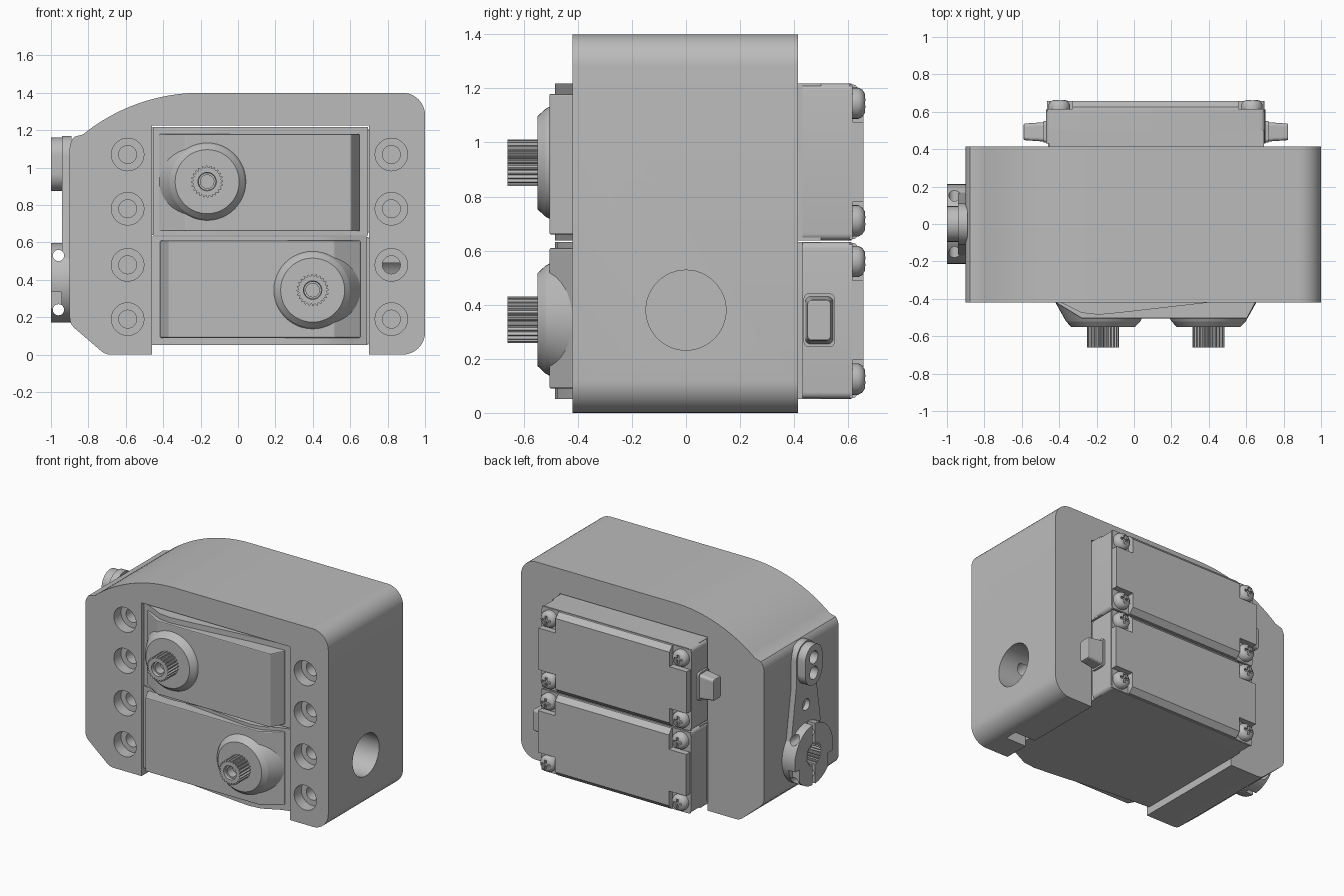
import bpy, bmesh
from math import sin, cos, pi, radians
from mathutils import Matrix, Vector

if "Cube" in bpy.data.objects:
    bpy.data.objects.remove(bpy.data.objects["Cube"])

grey = bpy.data.materials.new("plain_grey")
grey.use_nodes = True
COLOUR = (0.5, 0.5, 0.5, 1)
grey.diffuse_color = COLOUR
grey.node_tree.nodes["Principled BSDF"].inputs["Base Color"].default_value = COLOUR

# Second servo is the first one turned half round about this axis
PIVOT = Vector((0.117, 0, 0.635))
TURN = Matrix.Translation(PIVOT) @ Matrix.Rotation(pi, 4, 'Y') @ Matrix.Translation(-PIVOT)
KEEP = Matrix.Identity(4)


def prism(name, pts, axis, a, b, matrix=KEEP, scale_b=1.0):
    """Extrude a flat outline along an axis from a to b, optionally tapering."""
    bm = bmesh.new()
    n = len(pts)
    cu = (min(p[0] for p in pts) + max(p[0] for p in pts)) / 2
    cv = (min(p[1] for p in pts) + max(p[1] for p in pts)) / 2

    def place(u, v, w):
        return {'X': (w, u, v), 'Y': (u, w, v), 'Z': (u, v, w)}[axis]
    lo = [bm.verts.new(place(u, v, a)) for u, v in pts]
    hi = [bm.verts.new(place(cu + (u - cu) * scale_b, cv + (v - cv) * scale_b, b)) for u, v in pts]
    bm.faces.new(lo)
    bm.faces.new(hi)
    for i in range(n):
        j = (i + 1) % n
        bm.faces.new((lo[i], lo[j], hi[j], hi[i]))
    bmesh.ops.recalc_face_normals(bm, faces=bm.faces)
    bm.transform(matrix)
    mesh = bpy.data.meshes.new(name)
    bm.to_mesh(mesh)
    bm.free()
    mesh.materials.append(grey)
    ob = bpy.data.objects.new(name, mesh)
    bpy.context.collection.objects.link(ob)
    return ob


def arc(u, v, r, start, end, n=10):
    return [(u + r * cos(radians(start + (end - start) * i / n)),
             v + r * sin(radians(start + (end - start) * i / n))) for i in range(n + 1)]


def circle(u, v, r, n=40):
    return arc(u, v, r, 0, 360 - 360 / n, n - 1)


def rect(u0, u1, v0, v1):
    return [(u0, v0), (u1, v0), (u1, v1), (u0, v1)]


def rounded(u0, u1, v0, v1, r, n=5):
    return (arc(u1 - r, v1 - r, r, 0, 90, n) + arc(u0 + r, v1 - r, r, 90, 180, n)
            + arc(u0 + r, v0 + r, r, 180, 270, n) + arc(u1 - r, v0 + r, r, 270, 360, n))


def gear(u, v, r, depth, teeth=24):
    pts = []
    for i in range(teeth * 4):
        t = 2 * pi * i / (teeth * 4)
        rr = r if i % 4 < 2 else r - depth
        pts.append((u + rr * cos(t), v + rr * sin(t)))
    return pts


def activate(ob):
    bpy.ops.object.select_all(action='DESELECT')
    ob.select_set(True)
    bpy.context.view_layer.objects.active = ob


def cut(ob, cutters):
    activate(ob)
    for c in cutters:
        m = ob.modifiers.new("cut", 'BOOLEAN')
        m.operation, m.solver, m.object = 'DIFFERENCE', 'EXACT', c
        bpy.ops.object.modifier_apply(modifier=m.name)
        bpy.data.objects.remove(c)


def smooth(ob, angle=30):
    activate(ob)
    bpy.ops.object.shade_smooth_by_angle(angle=radians(angle))


def bevel(ob, width, segments=2):
    activate(ob)
    m = ob.modifiers.new("bevel", 'BEVEL')
    m.width, m.segments, m.limit_method = width, segments, 'ANGLE'
    bpy.ops.object.modifier_apply(modifier=m.name)


# Housing: arch-shaped block with a bay open at the bottom
outline = [(0.70, 0)] + arc(0.88, 0.12, 0.12, -90, 0) + arc(0.88, 1.28, 0.12, 0, 90)
outline += arc(-0.2, 0.4, 1.0, 90, 129, 16)
outline += arc(-0.80, 1.10, 0.10, 140, 180, 5) + arc(-0.82, 0.2, 0.08, 180, 235, 5)
outline += arc(-0.68, 0.08, 0.08, 235, 270, 4) + [(-0.46, 0), (-0.46, 1.225), (0.70, 1.225)]
housing = prism("housing", outline, 'Y', -0.42, 0.415)
holes = [prism("cutter", circle(0.99, 0, 0.15), 'Z', 0, 1)]
bpy.data.objects.remove(holes.pop())
holes.append(prism("side_port", circle(0, 0.38, 0.148, 48), 'X', 0.6, 1.1))
holes.append(prism("cable_notch", rect(0.6, 0.86, -0.24, -0.15), 'Z', -0.1, 0.07))
for x in (-0.59, 0.82):
    for z in (1.07, 0.78, 0.48, 0.19):
        holes.append(prism("counterbore", circle(x, z, 0.087, 32), 'Y', -0.5, -0.34))
        holes.append(prism("screw_hole", circle(x, z, 0.048, 24), 'Y', -0.36, -0.1))
cut(housing, holes)
smooth(housing)


# One servo: case, front block, boss, toothed shaft, lid, screws and cable guard
def servo(tag, m):
    x0, x1, z0, z1 = -0.455, 0.695, 0.638, 1.218
    wave = [(x0, 0.5), (x0, -0.40), (-0.39, -0.42), (-0.28, -0.475), (-0.19, -0.485),
            (-0.08, -0.475), (0.40, -0.42), (x1, -0.40), (x1, 0.5)]
    smooth(prism(tag + "_case", wave, 'Z', z0, z1, m))
    block = [(-0.42, -0.3), (-0.42, -0.42), (-0.28, -0.505), (0.605, -0.505),
             (0.65, -0.42), (0.65, -0.3)]
    bevel(prism(tag + "_front_block", block, 'Z', 0.66, 1.18, m), 0.006)

    cx, cz = -0.165, 0.925
    smooth(prism(tag + "_boss", circle(cx, cz, 0.255, 48), 'Y', -0.42, -0.52, m, 0.78))
    smooth(prism(tag + "_boss_top", circle(cx, cz, 0.199, 48), 'Y', -0.52, -0.55, m, 0.86))
    shaft = prism(tag + "_output_shaft", gear(cx, cz, 0.086, 0.011), 'Y', -0.54, -0.66, m)
    cut(shaft, [prism("bore", circle(cx, cz, 0.055, 24), 'Y', -0.7, -0.64, m, 0.85),
                prism("bore", circle(cx, cz, 0.036, 24), 'Y', -0.7, -0.58, m)])
    smooth(shaft)

    back = prism(tag + "_back_case", rounded(-0.47, 0.70, z0, z1, 0.025), 'Y', 0.43, 0.612, m)
    smooth(back)
    # Lid has sloped long edges and a pocket at each corner
    slope = [(0.605, z0 + 0.003), (0.605, z1 - 0.003), (0.625, z1 - 0.005),
             (0.657, z1 - 0.04), (0.657, z0 + 0.04), (0.625, z0 + 0.005)]
    lid = prism(tag + "_lid", slope, 'X', -0.465, 0.695, m)
    spots = [(x, z) for x in (-0.40, 0.63) for z in (0.71, 1.145)]
    pockets = []
    for x, z in spots:
        sx, sz = (-1 if x < 0 else 1), (-1 if z < 0.9 else 1)
        us = sorted((x - sx * 0.07, x + sx * 0.2))
        vs = sorted((z - sz * 0.07, z + sz * 0.2))
        pockets.append(prism("pocket", rect(*us, *vs), 'Y', 0.615, 0.7, m))
    cut(lid, pockets)
    for i, (x, z) in enumerate(spots):
        prof = [(0.058, 0.61), (0.058, 0.637), (0.05, 0.652), (0.036, 0.661), (0, 0.665)]
        bm = bmesh.new()
        vs = [bm.verts.new((x + r, y, z)) for r, y in prof]
        es = [bm.edges.new(p) for p in zip(vs, vs[1:])]
        bmesh.ops.spin(bm, geom=vs + es, cent=(x, 0, z), axis=(0, 1, 0), angle=2 * pi, steps=24)
        bmesh.ops.remove_doubles(bm, verts=bm.verts, dist=0.0005)
        bmesh.ops.holes_fill(bm, edges=bm.edges)
        bmesh.ops.recalc_face_normals(bm, faces=bm.faces)
        bm.transform(m)
        mesh = bpy.data.meshes.new("lid_screw")
        bm.to_mesh(mesh)
        bm.free()
        mesh.materials.append(grey)
        screw = bpy.data.objects.new(f"{tag}_lid_screw_{i + 1}", mesh)
        bpy.context.collection.objects.link(screw)
        cut(screw, [prism("slot", rect(x - a, x + a, z - b, z + b), 'Y', 0.648, 0.7, m)
                    for a, b in ((0.032, 0.008), (0.008, 0.032))])
        smooth(screw)

    # Cable guard on the end next to the shaft
    prism(tag + "_guard_collar", rounded(0.435, 0.55, 0.828, 1.027, 0.02), 'X', -0.46, -0.485, m)
    guard = prism(tag + "_cable_guard", rounded(0.44, 0.545, 0.838, 1.017, 0.02),
                  'X', -0.47, -0.59, m, 0.84)
    bevel(guard, 0.006)


servo("upper_servo", KEEP)
servo("lower_servo", TURN)

# Clamp arm on the right wall: tapered bar, raised end and split hub
bar = prism("arm_bar", arc(0, 1.06, 0.11, 0, 180, 16) + [(-0.11, 0.88), (-0.17, 0.5),
            (-0.17, 0.3), (0.17, 0.3), (0.17, 0.5), (0.11, 0.88)], 'X', -0.89, -0.94)
tip = prism("arm_tip", rounded(-0.095, 0.095, 0.875, 1.16, 0.094, 10), 'X', -0.93, -1.0)
hub = prism("arm_hub", circle(0, 0.385, 0.213, 48), 'X', -0.89, -1.0)


def arm_cutters(specs):
    return [prism("cutter", circle(0, z, r, 24), 'X', -1.1, end) for z, r, end in specs]


cut(bar, arm_cutters([(0.72, 0.04, -0.905), (0.96, 0.045, -0.905), (1.07, 0.045, -0.905)])
    + [prism("bore", circle(0, 0.385, 0.1), 'X', -1.1, -0.905),
       prism("screw_way", circle(-0.96, 0.53, 0.03, 20), 'Y', -0.5, 0.5)])
cut(tip, arm_cutters([(0.96, 0.045, -0.9), (1.07, 0.045, -0.9)]))
cut(hub, [prism("bore", gear(0, 0.385, 0.082, 0.012), 'X', -1.1, -0.905),
          prism("split", rect(-0.015, 0.015, 0.1, 0.7), 'X', -1.1, -0.94)]
    + [prism("screw_way", circle(-0.96, z, 0.03, 20), 'Y', -0.5, 0.5) for z in (0.53, 0.24)]
    + [prism("shoulder", rect(-1.1, -0.945, 0.1, 0.335), 'Y', *ys)
       for ys in ((-0.4, -0.16), (0.16, 0.4))])
for part in (bar, tip, hub):
    smooth(part)
